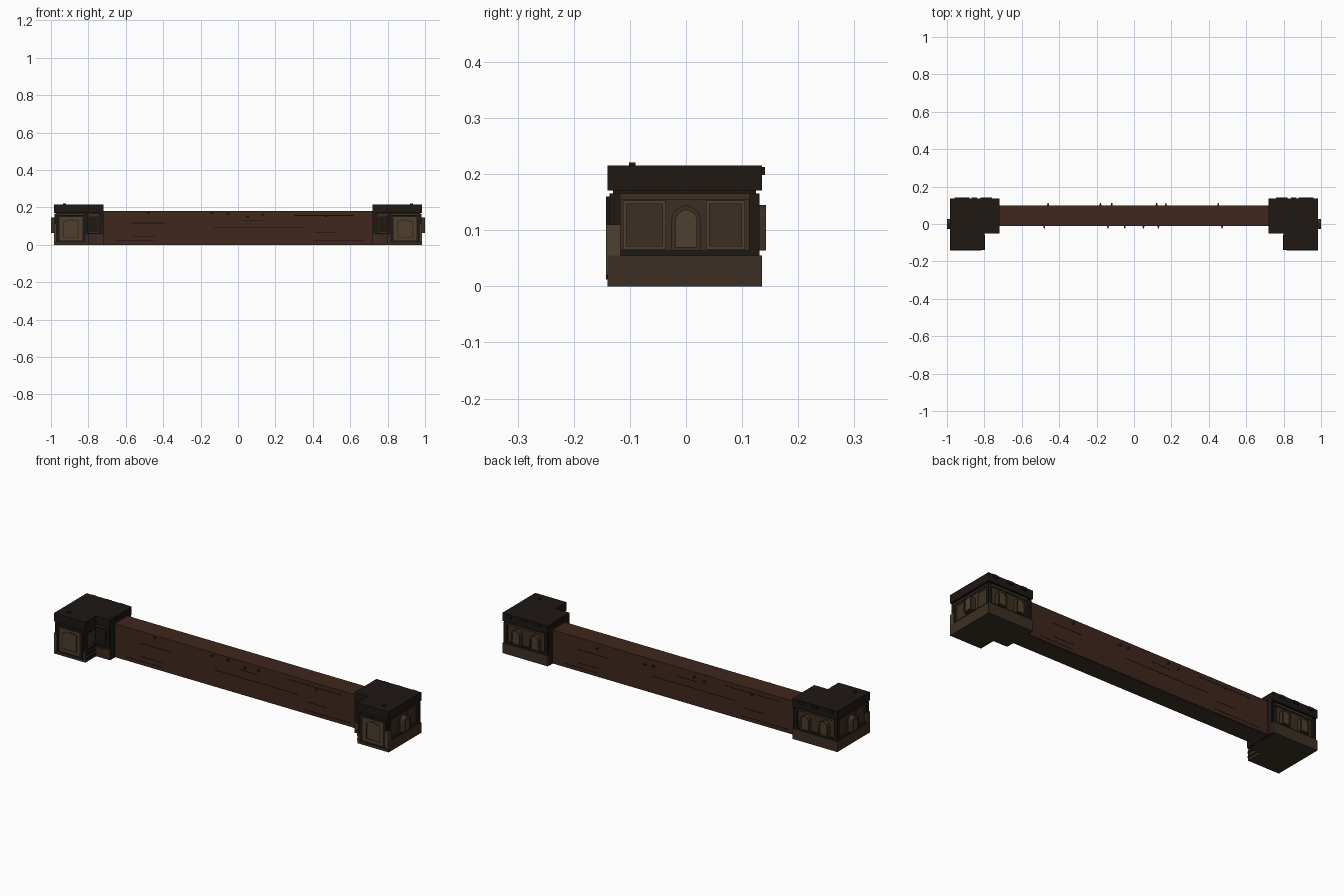
import bpy, math, random
from mathutils import Vector

if "Cube" in bpy.data.objects:
    bpy.data.objects.remove(bpy.data.objects["Cube"])

random.seed(4)


def mat(name, col):
    m = bpy.data.materials.new(name)
    m.diffuse_color = (*col, 1)
    m.use_nodes = True
    m.node_tree.nodes["Principled BSDF"].inputs["Base Color"].default_value = m.diffuse_color
    return m


WOOD = mat("red_wood", (0.050, 0.020, 0.012))
TRIM = mat("dark_trim", (0.013, 0.009, 0.007))
WALL = mat("brown_wall", (0.045, 0.028, 0.017))
PANEL = mat("bronze_panel", (0.075, 0.050, 0.026))
CRACK = mat("crack", (0.006, 0.003, 0.002))


def mesh(name, verts, faces, m):
    me = bpy.data.meshes.new(name)
    me.from_pydata(verts, [], faces)
    me.materials.append(m)
    ob = bpy.data.objects.new(name, me)
    bpy.context.collection.objects.link(ob)
    # consistent outward normals
    bpy.context.view_layer.objects.active = ob
    ob.select_set(True)
    bpy.ops.object.mode_set(mode='EDIT')
    bpy.ops.mesh.select_all(action='SELECT')
    bpy.ops.mesh.normals_make_consistent(inside=False)
    bpy.ops.object.mode_set(mode='OBJECT')
    ob.select_set(False)
    return ob


def prism(name, pts, place, d0, d1, m):
    """Extrude a 2D outline between depths d0 and d1; place maps (u, v, d) to xyz."""
    n = len(pts)
    v = [place(*p, d) for d in (d0, d1) for p in pts]
    f = [tuple(range(n)), tuple(range(n, 2 * n))]
    f += [(i, (i + 1) % n, n + (i + 1) % n, n + i) for i in range(n)]
    return mesh(name, v, f, m)


def frame(name, outer, inner, place, d0, d1, m):
    """Ring-shaped prism between two outlines with equal point counts."""
    n = len(outer)
    v = [place(*p, d) for d in (d0, d1) for o in (outer, inner) for p in o]
    f = []
    for i in range(n):
        j = (i + 1) % n
        for a, b in ((0, n), (2 * n, 3 * n), (0, 2 * n), (n, 3 * n)):
            f.append((a + i, a + j, b + j, b + i))
    return mesh(name, v, f, m)


def rect(u0, u1, v0, v1):
    return [(u0, v0), (u1, v0), (u1, v1), (u0, v1)]


def box(name, x0, x1, y0, y1, z0, z1, m, s=1):
    return prism(name, rect(x0, x1, y0, y1), lambda x, y, z: (s * x, y, z), z0, z1, m)


def arch(c, w, z0, spring, top):
    """Pointed arch outline centred on c."""
    half = [(w * math.cos(t) ** 0.8, spring + (top - spring) * math.sin(t))
            for t in (0, 0.3, 0.6, 0.9, 1.2)]
    right = [(w, z0)] + half
    return ([(c + a, b) for a, b in right] + [(c, top + 0.003)]
            + [(c - a, b) for a, b in reversed(right)])


def ell(d):
    """Corner block footprint, inset by d."""
    return [(.72 + d, -.05 + d), (.80 + d, -.05 + d), (.80 + d, -.14 + d),
            (.985 - d, -.14 + d), (.985 - d, .135 - d), (.72 + d, .135 - d)]


# Main beam
box("beam", -.74, .74, -.01, .098, .003, .18, WOOD)
box("beam_underside", -.74, .74, -.006, .094, 0, .004, WALL)

# Cracks along both beam faces
for x0, x1, z in ((-.57, -.39, .115), (-.57, -.44, .045), (-.13, .36, .09), (.02, .13, .13),
                  (.41, .53, .065), (.40, .67, .02), (-.65, -.45, .02), (.3, .62, .155)):
    box("front_crack", x0, x1, -.0108, -.009, z, z + .003, CRACK)
    box("back_crack", -x1, -x0, .097, .0988, z, z + .003, CRACK)

# Splinters on the beam edges
for y, d, xs in ((.098, 1, (-.46, -.18, -.12, .12, .17, .45)),
                 (-.01, -1, (-.48, -.14, -.05, .05, .13, .47))):
    for x in xs:
        z = random.uniform(.14, .17)
        tri = [(x - .006, y - d * .004), (x + .006, y - d * .004),
               (x + .004, y + d * .013), (x - .002, y + d * .013)]
        prism("splinter", tri, lambda a, b, c: (a, b, c), z, z + .008, WOOD)

for s in (-1, 1):
    up = lambda x, y, z: (s * x, y, z)          # footprint
    face_y = lambda u, v, d: (s * u, d, v)      # front and back faces
    face_x = lambda u, v, d: (s * d, u, v)      # side faces

    # Stacked layers of the corner block
    for name, d, z0, z1, m in (("block_base", 0, 0, .055, WALL),
                               ("base_ledge", .004, .055, .064, TRIM),
                               ("block_wall", .014, .064, .155, WALL),
                               ("upper_moulding", .006, .155, .165, WALL),
                               ("cap_neck", .010, .165, .171, TRIM),
                               ("block_cap", 0, .171, .215, TRIM)):
        prism(name, ell(d), up, z0, z1, m)

    # Corner posts
    for x, y in ((.962, .112), (.726, .112), (.726, -.046), (.962, -.136), (.804, -.136)):
        box("corner_post", x, x + .019, y, y + .019, .06, .165, TRIM, s)

    # Projecting arched niches on the outer side and the back
    for pl, c, d0, d1 in ((face_x, 0, .965, 1.0), (face_y, .795, .115, .143),
                          (face_y, .905, .115, .143)):
        out, inn = arch(c, .026, .064, .118, .142), arch(c, .019, .070, .116, .134)
        frame("arch_frame", out, inn, pl, d0, d1, WALL)
        prism("arch_panel", inn, pl, d0, d1 - .005, PANEL)

    # Flat panels beside the side arch
    for u0, u1 in ((-.112, -.036), (.036, .105)):
        frame("side_panel_frame", rect(u0, u1, .066, .153), rect(u0 + .006, u1 - .006, .072, .147),
              face_x, .968, .974, PANEL)

    # Front door panel with inset frame
    frame("door_frame", rect(.815, .972, .012, .160), rect(.832, .955, .022, .148),
          face_y, -.143, -.124, TRIM)
    prism("door_panel", rect(.832, .955, .022, .148), face_y, -.1405, -.124, PANEL)
    frame("door_inset", [(.85, .035), (.938, .035), (.938, .125), (.894, .139), (.85, .13)],
          [(.857, .042), (.931, .042), (.931, .120), (.894, .131), (.857, .124)],
          face_y, -.1425, -.138, WALL)
    box("side_jamb", .965, .984, -.143, -.117, .02, .11, PANEL, s)

    # Recess panel beside the beam
    prism("recess_panel", rect(.75, .81, .068, .15), face_y, -.043, -.03, TRIM)
    prism("recess_plinth", rect(.75, .80, .008, .05), face_y, -.052, -.04, WOOD)

    # Stepped trim on the inner side of the front wing
    for z in (.012, .036, .06, .15):
        box("wing_step", .796, .83, -.138, -.06, z, z + .010, TRIM, s)

    # Collar gripping the beam
    box("beam_collar", .718, .735, -.045, .125, 0, .20, TRIM, s)

    # Broken chips along the cap
    for x in (.76, .84, .93):
        box("cap_chip", x, x + .03, .125, .141, .198, .213, TRIM, s)
    box("top_chip", .92, .935, -.102, -.09, .21, .221, TRIM, s)
